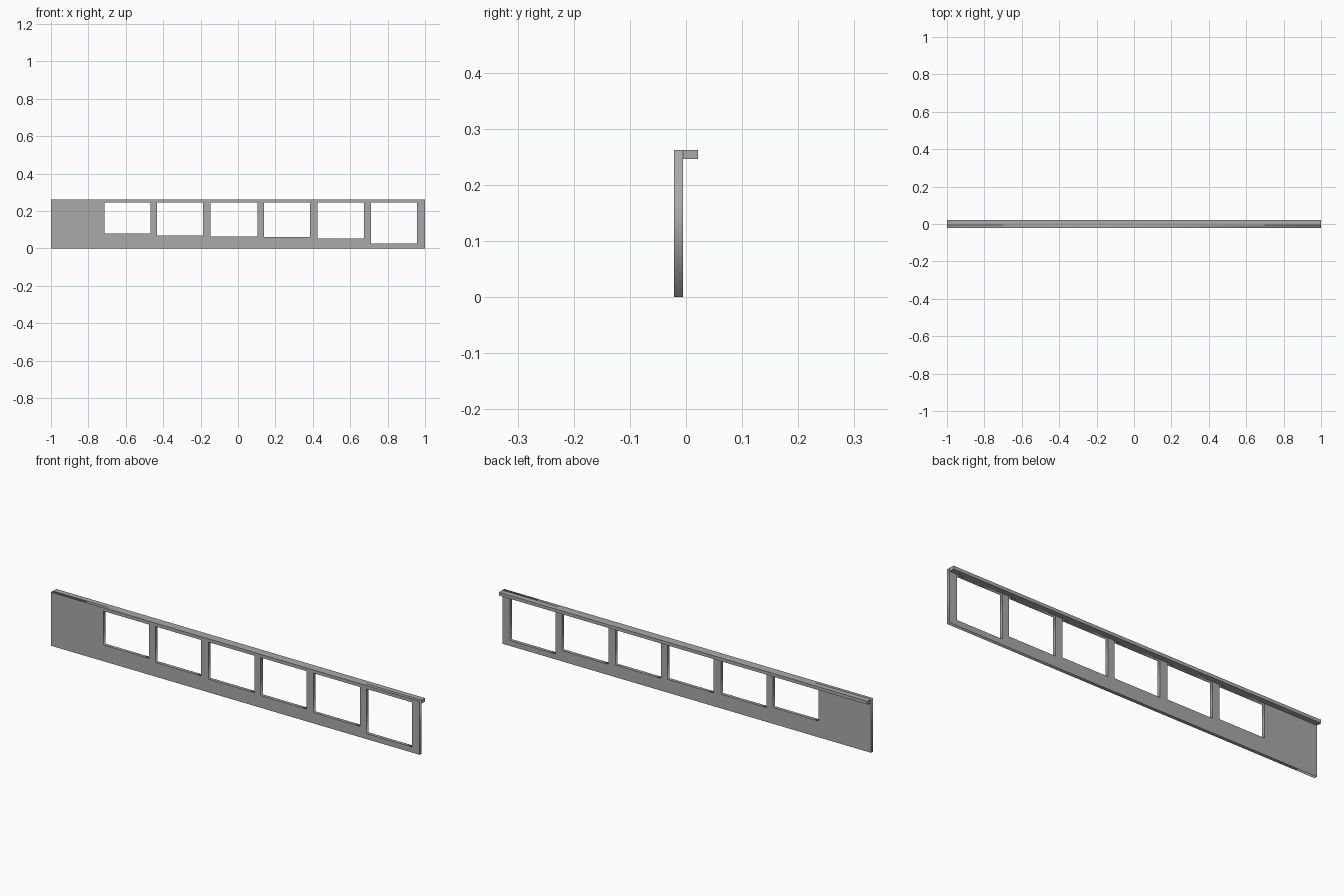
import bpy
import bmesh
from math import pi

cube = bpy.data.objects.get("Cube")
if cube:
    bpy.data.objects.remove(cube, do_unlink=True)

HEIGHT = 0.262
FRONT, BACK, LEDGE_BACK = -0.021, -0.005, 0.021
WINDOW_TOP = 0.246
# left edge, right edge and sill height of each window
WINDOWS = [(-0.715, -0.469, 0.08), (-0.432, -0.186, 0.07), (-0.146, 0.103, 0.065),
           (0.138, 0.386, 0.06), (0.424, 0.675, 0.053), (0.712, 0.958, 0.027)]

grey = bpy.data.materials.new("plain grey")
grey.use_nodes = True
colour = (0.4, 0.4, 0.4, 1)
grey.diffuse_color = colour
grey.node_tree.nodes["Principled BSDF"].inputs["Base Color"].default_value = colour


def add_rectangle(curve, x0, x1, z0, z1):
    spline = curve.splines.new("POLY")
    spline.points.add(3)
    for point, (x, z) in zip(spline.points, [(x0, z0), (x1, z0), (x1, z1), (x0, z1)]):
        point.co = (x, z, 0, 1)
    spline.use_cyclic_u = True


# Wall: filled outline with window holes, given thickness
outline = bpy.data.curves.new("wall outline", "CURVE")
outline.dimensions = "2D"
outline.fill_mode = "BOTH"
outline.extrude = (BACK - FRONT) / 2
add_rectangle(outline, -1, 1, 0, HEIGHT)
for x0, x1, sill in WINDOWS:
    add_rectangle(outline, x0, x1, sill, WINDOW_TOP)

wall = bpy.data.objects.new("window_wall", outline)
bpy.context.collection.objects.link(wall)
wall.rotation_euler.x = pi / 2
wall.location.y = (FRONT + BACK) / 2
bpy.ops.object.select_all(action="DESELECT")
wall.select_set(True)
bpy.context.view_layer.objects.active = wall
bpy.ops.object.convert(target="MESH")

# Weld the caps to the rims
bm = bmesh.new()
bm.from_mesh(wall.data)
bmesh.ops.remove_doubles(bm, verts=bm.verts, dist=0.0001)
bmesh.ops.recalc_face_normals(bm, faces=bm.faces)
bm.to_mesh(wall.data)
bm.free()
wall.data.materials.clear()
wall.data.materials.append(grey)

# Ledge along the top of the back
bpy.ops.mesh.primitive_cube_add(
    size=1, location=(0, (BACK + LEDGE_BACK) / 2, (WINDOW_TOP + HEIGHT) / 2))
ledge = bpy.context.object
ledge.name = "top_ledge"
ledge.scale = (2, LEDGE_BACK - BACK, HEIGHT - WINDOW_TOP)
ledge.data.materials.append(grey)
